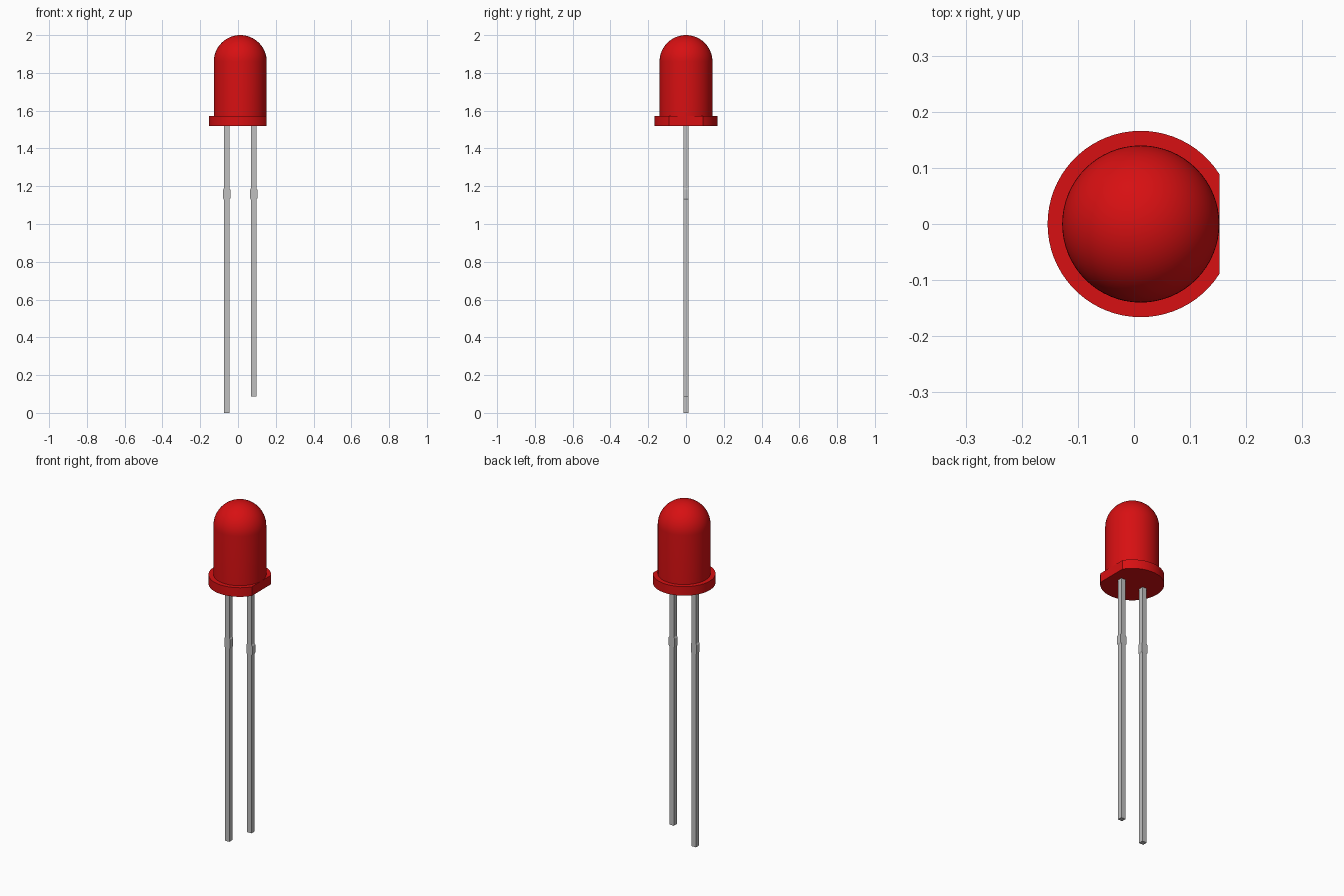
import bpy, bmesh, math
from mathutils import Vector

cube = bpy.data.objects.get("Cube")
if cube:
    bpy.data.objects.remove(cube, do_unlink=True)

CX = 0.012            # axis of the lens
R_LENS, R_RIM = 0.14, 0.166
Z_RIM, Z_STEP, Z_DOME = 1.52, 1.573, 1.86


def material(name, rgb, roughness):
    m = bpy.data.materials.new(name)
    m.use_nodes = True
    m.diffuse_color = (*rgb, 1)
    bsdf = m.node_tree.nodes["Principled BSDF"]
    bsdf.inputs["Base Color"].default_value = (*rgb, 1)
    bsdf.inputs["Roughness"].default_value = roughness
    return m


red = material("red plastic", (0.68, 0.005, 0.006), 0.4)
metal = material("grey metal", (0.53, 0.53, 0.53), 0.4)


def finish(name, bm, mat, smooth):
    bmesh.ops.recalc_face_normals(bm, faces=bm.faces)
    me = bpy.data.meshes.new(name)
    bm.to_mesh(me)
    bm.free()
    me.materials.append(mat)
    ob = bpy.data.objects.new(name, me)
    bpy.context.collection.objects.link(ob)
    if smooth:
        bpy.ops.object.select_all(action='DESELECT')
        ob.select_set(True)
        bpy.context.view_layer.objects.active = ob
        bpy.ops.object.shade_smooth_by_angle(angle=math.radians(30))
    return ob


def prism(name, outline, offset, mat, smooth=False):
    """Extrude a closed outline along an offset vector."""
    bm = bmesh.new()
    face = bm.faces.new([bm.verts.new(p) for p in outline])
    new = bmesh.ops.extrude_face_region(bm, geom=[face])["geom"]
    verts = [v for v in new if isinstance(v, bmesh.types.BMVert)]
    bmesh.ops.translate(bm, verts=verts, vec=Vector(offset))
    return finish(name, bm, mat, smooth)


# Lens: straight wall and hemispherical dome, turned around the axis
bm = bmesh.new()
profile = [(0, Z_STEP - 0.02), (R_LENS, Z_STEP - 0.02)]
for i in range(17):
    a = math.pi / 2 * i / 16
    profile.append((R_LENS * math.cos(a), Z_DOME + R_LENS * math.sin(a)))
verts = [bm.verts.new((CX + r, 0, z)) for r, z in profile]
edges = [bm.edges.new(pair) for pair in zip(verts, verts[1:])]
bmesh.ops.spin(bm, geom=verts + edges, cent=(CX, 0, 0), axis=(0, 0, 1),
               angle=2 * math.pi, steps=64)
bmesh.ops.remove_doubles(bm, verts=bm.verts, dist=1e-4)
finish("lens", bm, red, True)

# Rim: round collar with one flat side
half = math.acos(R_LENS / R_RIM)
rim = []
for i in range(57):
    a = half + (2 * math.pi - 2 * half) * i / 56
    rim.append((CX + R_RIM * math.cos(a), R_RIM * math.sin(a), Z_RIM))
prism("rim", rim, (0, 0, Z_STEP - Z_RIM), red, True)

# Leads: square wire with a wider stop part way up
W, STOP = 0.014, 0.019
for name, x, bottom in (("long_lead", CX - 0.072, 0.0),
                        ("short_lead", CX + 0.071, 0.088)):
    side = [(W, bottom), (W, 1.128), (STOP, 1.136),
            (STOP, 1.182), (W, 1.19), (W, Z_RIM + 0.01)]
    outline = [(x + w, -W, z) for w, z in side]
    outline += [(x - w, -W, z) for w, z in reversed(side)]
    prism(name, outline, (0, 2 * W, 0), metal)
